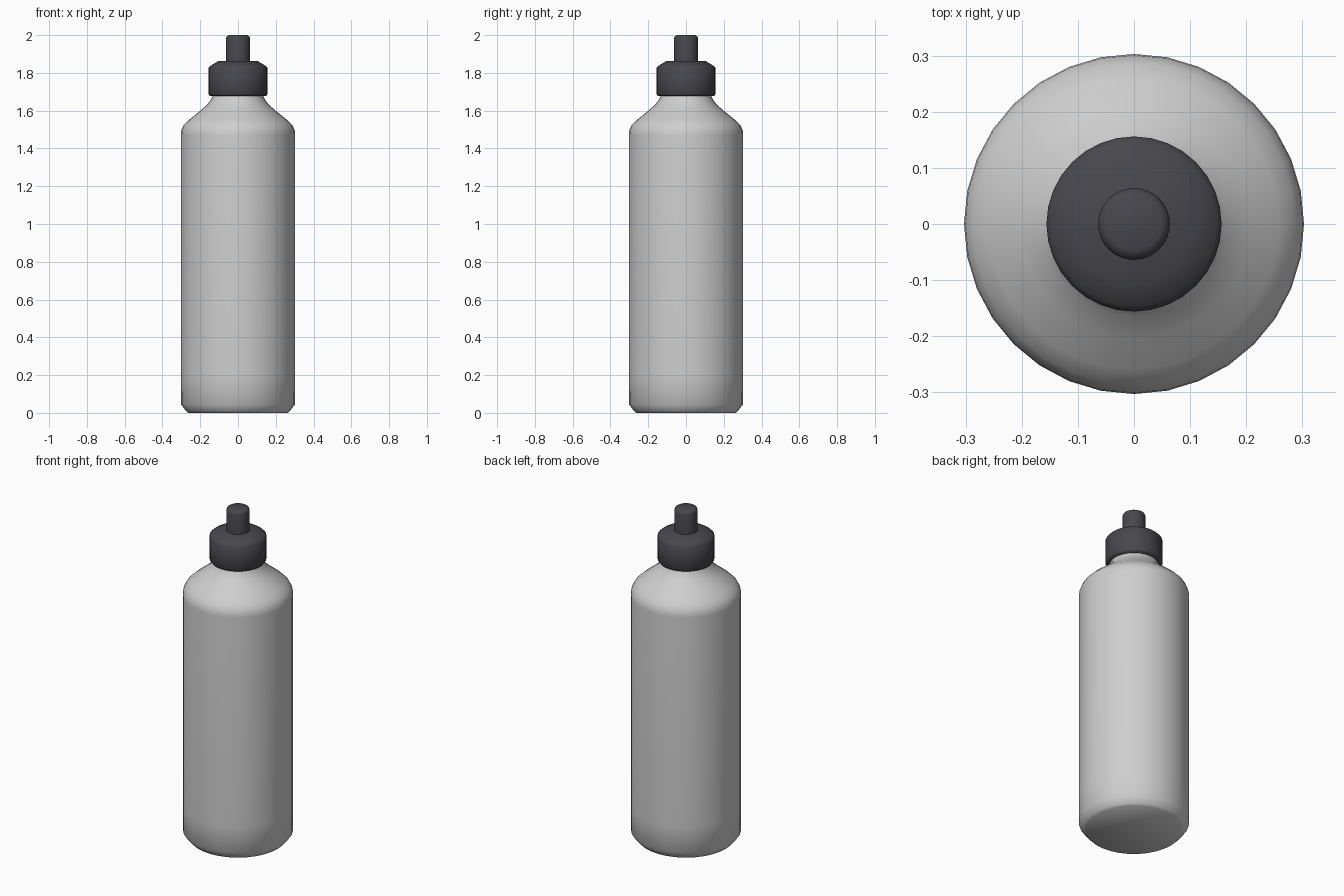
import bpy
import bmesh
import math

cube = bpy.data.objects.get("Cube")
if cube:
    bpy.data.objects.remove(cube, do_unlink=True)


def make_material(name, colour):
    mat = bpy.data.materials.new(name)
    mat.use_nodes = True
    mat.diffuse_color = colour
    mat.node_tree.nodes["Principled BSDF"].inputs["Base Color"].default_value = colour
    return mat


def lathe(name, profile, mat, segments=32):
    """Turn a (radius, height) profile around z; close both ends with flat discs."""
    bm = bmesh.new()
    rings = []
    for r, z in profile:
        ring = []
        for i in range(segments):
            a = math.tau * i / segments
            ring.append(bm.verts.new((r * math.cos(a), r * math.sin(a), z)))
        rings.append(ring)
    for low, high in zip(rings, rings[1:]):
        for i in range(segments):
            j = (i + 1) % segments
            bm.faces.new((low[i], low[j], high[j], high[i]))
    bm.faces.new(rings[0][::-1])
    bm.faces.new(rings[-1])
    mesh = bpy.data.meshes.new(name)
    bm.to_mesh(mesh)
    bm.free()
    mesh.materials.append(mat)
    obj = bpy.data.objects.new(name, mesh)
    bpy.context.collection.objects.link(obj)
    bpy.ops.object.select_all(action="DESELECT")
    obj.select_set(True)
    bpy.context.view_layer.objects.active = obj
    bpy.ops.object.shade_smooth_by_angle(angle=math.radians(60))
    return obj


light_grey = make_material("light grey plastic", (0.62, 0.62, 0.62, 1))
charcoal = make_material("charcoal plastic", (0.065, 0.063, 0.073, 1))

# Bottle body with chamfered foot, rounded shoulder and neck
lathe("bottle_body", [
    (0.265, 0.0), (0.275, 0.01), (0.302, 0.045), (0.303, 0.2), (0.303, 1.47),
    (0.301, 1.495), (0.287, 1.525), (0.258, 1.553), (0.205, 1.595),
    (0.165, 1.63), (0.145, 1.655), (0.13, 1.685), (0.125, 1.72),
], light_grey)

# Screw cap with bevelled rims
lathe("cap", [
    (0.149, 1.678), (0.156, 1.688), (0.156, 1.828), (0.147, 1.837), (0.105, 1.862),
], charcoal)

# Nozzle with a softly rounded tip
lathe("nozzle", [
    (0.064, 1.85), (0.064, 1.982), (0.06, 1.993), (0.048, 2.0),
], charcoal)
